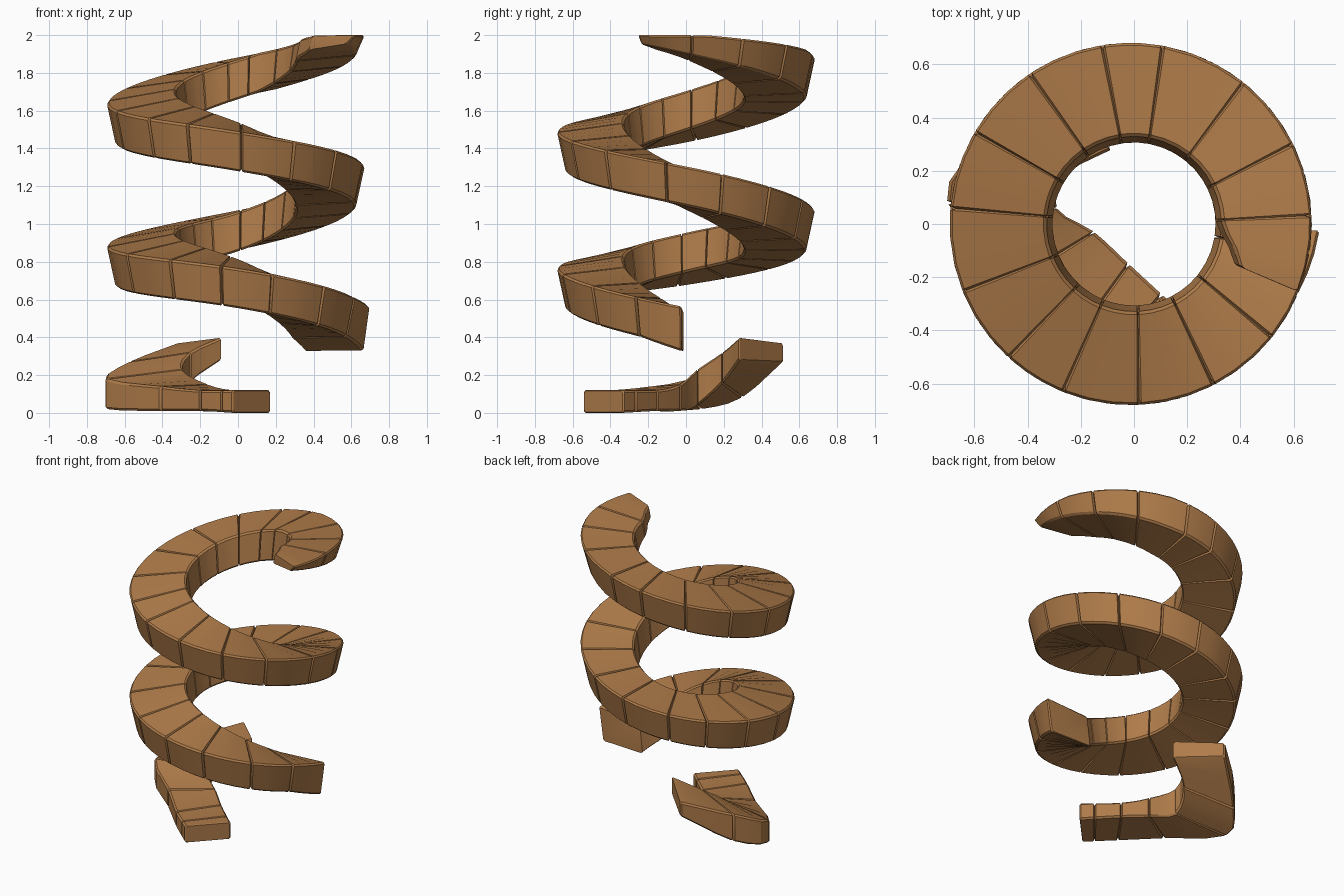
import bpy, bmesh, math, random
from mathutils import Vector

if "Cube" in bpy.data.objects:
    bpy.data.objects.remove(bpy.data.objects["Cube"])

random.seed(4)
mat = bpy.data.materials.new("brown clay")
mat.diffuse_color = (0.43, 0.2, 0.068, 1)
mat.use_nodes = True
mat.node_tree.nodes["Principled BSDF"].inputs["Base Color"].default_value = mat.diffuse_color


def ring(corners, inset=0.0, bevel=0.011):
    """Four corners -> eight-sided bevelled section, optionally shrunk."""
    c = sum(corners, Vector()) / 4
    pts = [p + (c - p).normalized() * inset for p in corners]
    out = []
    for i, p in enumerate(pts):
        for q in (pts[i - 1], pts[(i + 1) % 4]):
            d = q - p
            out.append(p + d.normalized() * min(bevel, d.length * 0.3))
    return out


def loft(name, section, joints, gap, steps):
    """Skin a band through section(t), with a narrow groove at each joint."""
    rings = []
    for k, (a, b) in enumerate(zip(joints, joints[1:])):
        last = k == len(joints) - 2
        if k == 0:
            rings.append(ring(section(a), 0.01))
        for s in range(steps + 1):
            t = a + gap + (b - a - 2 * gap) * s / steps
            rings.append(ring(section(t)))
        rings.append(ring(section(b), 0.01 if last else 0.02))
    bm = bmesh.new()
    vs = [[bm.verts.new(p) for p in r] for r in rings]
    for r0, r1 in zip(vs, vs[1:]):
        for i in range(8):
            j = (i + 1) % 8
            bm.faces.new((r0[i], r0[j], r1[j], r1[i]))
    bm.faces.new(vs[0])
    bm.faces.new(vs[-1])
    bmesh.ops.recalc_face_normals(bm, faces=bm.faces)
    me = bpy.data.meshes.new(name)
    bm.to_mesh(me)
    bm.free()
    me.materials.append(mat)
    ob = bpy.data.objects.new(name, me)
    bpy.context.collection.objects.link(ob)
    bpy.context.view_layer.objects.active = ob
    ob.select_set(True)
    bpy.ops.object.shade_smooth_by_angle(angle=math.radians(22))
    ob.select_set(False)
    return ob


def smooth(vals, t):
    """Catmull-Rom interpolation of numbers or vectors."""
    i = max(0, min(int(t), len(vals) - 2))
    f = t - i
    p1, p2 = vals[i], vals[i + 1]
    p0 = vals[i - 1] if i > 0 else p1 * 2 - p2
    p3 = vals[i + 2] if i + 2 < len(vals) else p2 * 2 - p1
    return (p1 * 2 + (p2 - p0) * f + (p0 * 2 - p1 * 5 + p2 * 4 - p3) * f * f
            + (p1 * 3 - p0 - p2 * 3 + p3) * f ** 3) * 0.5


# Main spiral: outer wall mid height at every quarter turn (clockwise going up),
# and how much higher the inner edge sits there
heights = [0.455, 0.66, 0.78, 0.965, 1.20, 1.385, 1.535, 1.775, 1.955, 2.09]
lifts = [-0.03, 0.05, 0.07, -0.005, -0.02, 0.05, 0.065, -0.01, -0.03, -0.03]


def spiral_section(deg):
    z = smooth(heights, deg / 90)
    zi = z + smooth(lifts, deg / 90)
    a = -math.radians(deg)
    start = max(0, 1 - deg / 22)
    # the outer wall tucks in below; the band thins and narrows at the top tip
    h = 0.105 - 0.05 * max(0, (deg - 650) / 70)
    tip = 0.1 * min(1, max(0, (deg - 722) / 20)) + 0.05 * start
    prof = [(0.683 + 0.03 * start, z + h), (0.637 + 0.045 * start, z - h - 0.03 * start),
            (0.305 + tip, zi - h), (0.33 + tip, zi + h)]
    caps = (2.0, 1.975, 1.975, 2.0)
    offs = (-0.012, -0.012, 0, 0)
    return [Vector((r * math.cos(a) + o, r * math.sin(a), min(v, c)))
            for (r, v), c, o in zip(prof, caps, offs)]


n = 30
joints = [742 * i / n + (random.uniform(-3.5, 3.5) if 0 < i < n else 0) for i in range(n + 1)]
joints[0] = 2
loft("spiral_band", spiral_section, joints, 0.7, 3)

# Loose lower curl: outer xy, inner xy, then heights of
# outer top, outer bottom, inner bottom, inner top
curl = [
    ((-0.03, -0.545), (0.175, -0.33), 0.12, 0.0, 0.0, 0.12),
    ((-0.20, -0.40), (-0.02, -0.15), 0.12, 0.01, 0.01, 0.12),
    ((-0.41, -0.19), (-0.15, -0.03), 0.14, 0.01, 0.01, 0.15),
    ((-0.70, 0.08), (-0.29, 0.06), 0.18, 0.02, 0.04, 0.23),
    ((-0.58, 0.30), (-0.25, 0.19), 0.27, 0.08, 0.16, 0.32),
    ((-0.32, 0.52), (-0.085, 0.28), 0.37, 0.27, 0.28, 0.40),
]
curl_pts = [[Vector((*(o if k < 2 else i), z)) for k, z in enumerate(zs)]
            for o, i, *zs in curl]


def curl_section(t):
    return [smooth([c[k] for c in curl_pts], t) for k in range(4)]


loft("lower_curl", curl_section, [0, 0.35, 1, 2, 3, 4, 5], 0.03, 3)
